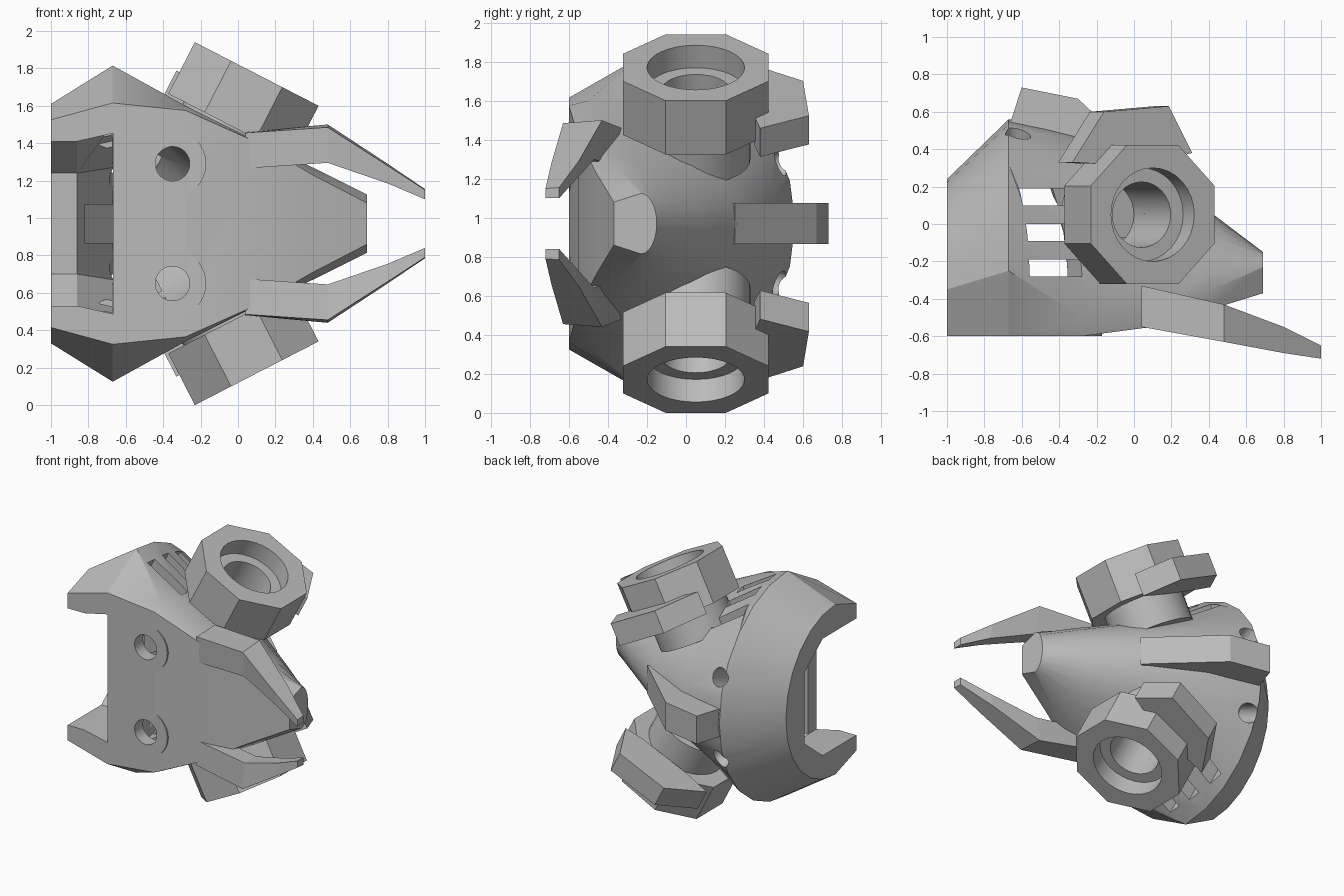
import bpy, bmesh, math
from mathutils import Matrix, Vector

cube = bpy.data.objects.get("Cube")
if cube:
    bpy.data.objects.remove(cube)

MID = 0.97  # height of the symmetry plane; parts are built around it
GREY = (0.5, 0.5, 0.5, 1)
mat = bpy.data.materials.new("plain grey")
mat.use_nodes = True
mat.diffuse_color = GREY
mat.node_tree.nodes["Principled BSDF"].inputs["Base Color"].default_value = GREY


def make(name, bm):
    bmesh.ops.recalc_face_normals(bm, faces=bm.faces)
    me = bpy.data.meshes.new(name)
    bm.to_mesh(me)
    bm.free()
    ob = bpy.data.objects.new(name, me)
    ob.location.z = MID
    me.materials.append(mat)
    bpy.context.collection.objects.link(ob)
    return ob


def loft(name, rings):
    """Skin a list of equal-length closed rings and cap both ends."""
    bm = bmesh.new()
    rows = [[bm.verts.new(p) for p in ring] for ring in rings]
    n = len(rows[0])
    for a, b in zip(rows, rows[1:]):
        for i in range(n):
            j = (i + 1) % n
            bm.faces.new((a[i], a[j], b[j], b[i]))
    bm.faces.new(rows[0])
    bm.faces.new(rows[-1])
    return make(name, bm)


def prism(name, points, low, high, place):
    """Extrude a 2D outline along local z, then place it with a matrix."""
    return loft(name, [[place @ Vector((x, y, h)) for x, y in points] for h in (low, high)])


def disc(radius, sides=32, turn=0.0):
    return [(radius * math.cos(math.tau * i / sides + turn),
             radius * math.sin(math.tau * i / sides + turn)) for i in range(sides)]


def box(x0, x1, y0, y1):
    return [(x0, y0), (x1, y0), (x1, y1), (x0, y1)]


def apply_modifier(ob, mod):
    bpy.context.view_layer.objects.active = ob
    bpy.ops.object.modifier_apply(modifier=mod.name)


def mirror(ob):
    mod = ob.modifiers.new("mirror", 'MIRROR')
    mod.use_axis = (False, False, True)
    mod.use_mirror_merge = False
    apply_modifier(ob, mod)
    return ob


def cut(ob, cutters):
    bpy.context.view_layer.update()
    for c in cutters:
        mod = ob.modifiers.new("cut", 'BOOLEAN')
        mod.operation, mod.solver, mod.object = 'DIFFERENCE', 'EXACT', c
        apply_modifier(ob, mod)


def smooth(ob, angle):
    bpy.ops.object.select_all(action='DESELECT')
    ob.select_set(True)
    bpy.context.view_layer.objects.active = ob
    bpy.ops.object.shade_smooth_by_angle(angle=math.radians(angle))


def hull_ring(x, fy, fz, py, pz, by):
    """Flat front, ridge above, rounded back."""
    steps = 6
    half = [(fy, fz)]
    for i in range(steps):
        t = math.pi / 2 * i / steps
        half.append((py + (by - py) * math.sin(t), pz * math.cos(t)))
    return ([(x, y, z) for y, z in half] + [(x, by, 0)]
            + [(x, y, -z) for y, z in reversed(half)])


# Hull stations: x, front y, front half height, ridge y, ridge height, back y
stations = [(-1, -.6, .555, -.35, .64, .24),
            (-.67, -.6, .645, -.25, .845, .56),
            (-.28, -.6, .605, -.5, .63, .48),
            (.1, -.55, .435, -.5, .44, .29),
            (.4, -.46, .26, -.36, .3, .07),
            (.69, -.37, .11, -.23, .155, -.15)]
hull = loft("hull", [hull_ring(*s) for s in stations])

# Thick-walled inner chamber
chamber = [(x, fy + .1, fz - .16, py + .06, pz - .2, by - .21)
           for x, fy, fz, py, pz, by in stations[1:-1]]
cutters = [loft("chamber_cutter", [hull_ring(*s) for s in chamber])]


def mouth_ring(x, side, back, flat):
    half = [(-.9, side), (-.2, side), (back, flat)]
    return [(x, y, z) for y, z in half] + [(x, y, -z) for y, z in reversed(half)]


# Chamfered mouth, open at the -x end and through the front plate
cutters.append(loft("mouth_cutter", [mouth_ring(-1.2, .44, .015, .27),
                                     mouth_ring(-.86, .44, .015, .27),
                                     mouth_ring(-.668, .483, .33, .3)]))

# Outline in x-z extruded along y, and outline in x-y extruded along z
ALONG_Y = Matrix(((1, 0, 0, 0), (0, 0, 1, 0), (0, 1, 0, 0), (0, 0, 0, 1)))
FLAT = Matrix.Identity(4)

# Tilted pod frame: local z is the pod axis, origin at its outer face
tilt = Matrix.Translation((.1, .05, .80)) @ Matrix.Rotation(math.radians(27.2), 4, 'Y')

# Vent slots beside the pods, sunk along the pod axis
for y in (-.33, -.14, .05):
    cutters.append(mirror(prism("slot_cutter", box(-.575, -.25, y, y + .09), -.72, .2, tilt)))

# Round front ports and rear ports
port = Matrix.Translation((-.35, 0, .32)) @ ALONG_Y
port_cutter = mirror(prism("port_cutter", disc(.092), -.8, -.42, port))
cutters.append(port_cutter)
outward = Vector((0, .9, .38)).to_track_quat('Z', 'Y').to_matrix().to_4x4()
rear = Matrix.Translation((-.62, .51, .32)) @ outward
cutters.append(mirror(prism("rear_port_cutter", disc(.068, 24), -.26, .2, rear)))

bore = mirror(prism("bore_cutter", disc(.175), -.56, .1, tilt))
counterbore = mirror(prism("counterbore_cutter", disc(.25), -.13, .1, tilt))
cutters.append(bore)
cut(hull, cutters)
smooth(hull, 24)

# Raised bosses around the front ports
bosses = mirror(prism("port_bosses", disc(.18), -.599, -.51, port))
cut(bosses, [port_cutter])
smooth(bosses, 30)

# Octagonal pods and the necks that carry them
pods = mirror(prism("pods", disc(.372 / math.cos(math.pi / 8), 8, math.pi / 8), -.31, 0, tilt))
cut(pods, [bore, counterbore])
smooth(pods, 30)
necks = mirror(prism("pod_necks", disc(.28), -.53, -.3, tilt))
cut(necks, [bore])
smooth(necks, 30)

# Angled bracket behind each pod
bracket = [(-.39, .28), (-.2, .55), (.19, .58), (.33, .33), (.2, .3), (-.2, .27)]
mirror(prism("pod_brackets", bracket, -.345, -.18, tilt))

# Rear fin
fin = [(.15, .25), (-.3, .67), (-.6, .73), (-.82, .06), (-.6, .36), (-.2, .34), (.05, .22)]
prism("rear_fin", fin, -.105, .105, FLAT)

# Forward blades: x, upper front, upper back, lower back, lower front as (y, z)
blade = [(.04, (-.55, .485), (-.33, .49), (-.4, .3), (-.55, .295)),
         (.48, (-.63, .515), (-.43, .53), (-.47, .33), (-.61, .325)),
         (.8, (-.69, .31), (-.55, .32), (-.57, .22), (-.68, .215)),
         (1, (-.72, .18), (-.65, .185), (-.65, .13), (-.72, .13))]
mirror(loft("forward_blades", [[(x, y, z) for y, z in ring] for x, *ring in blade]))

for ob in [o for o in bpy.data.objects if o.name.split(".")[0].endswith("_cutter")]:
    bpy.data.objects.remove(ob)
